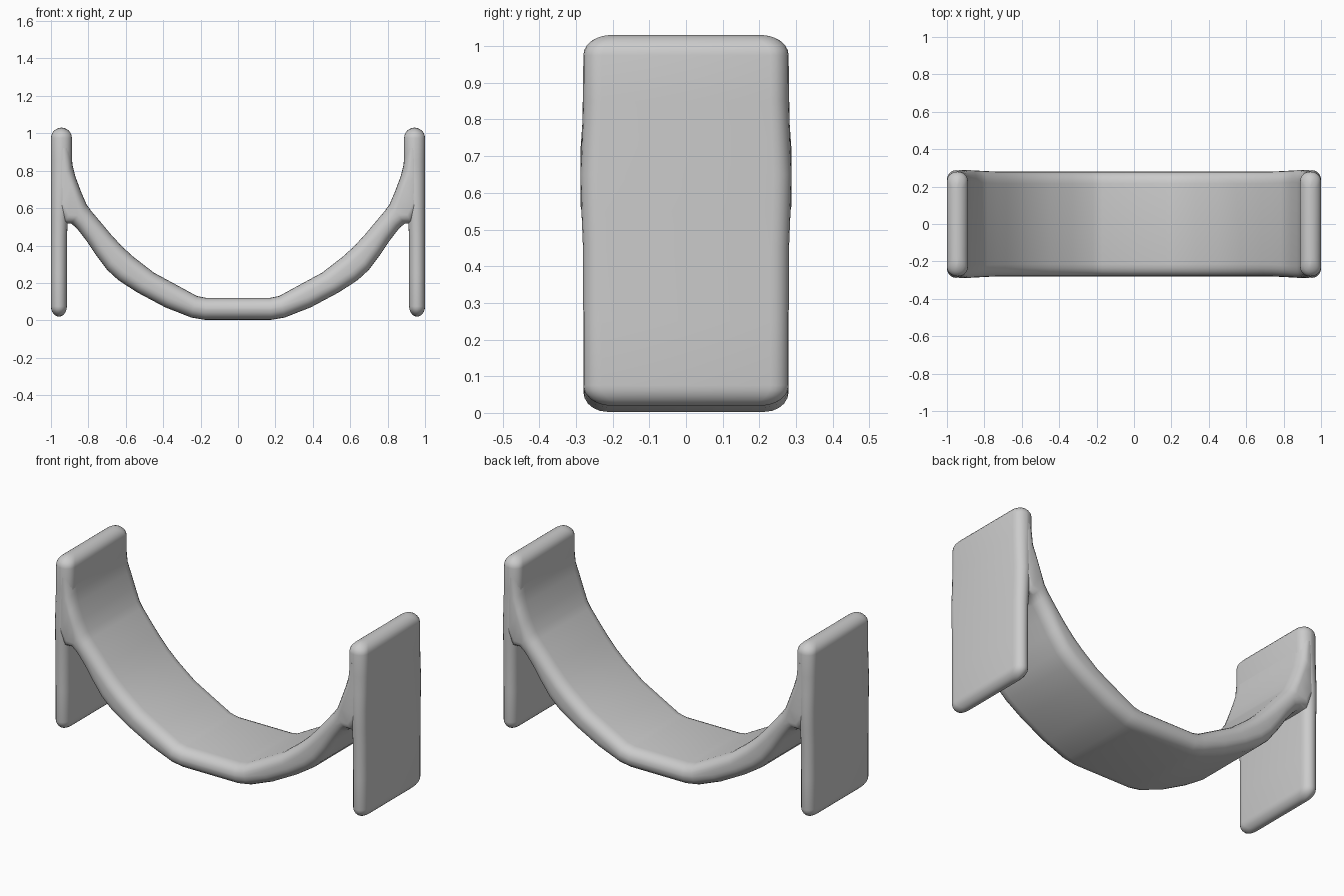
import bpy, bmesh, math

cube = bpy.data.objects.get("Cube")
if cube:
    bpy.data.objects.remove(cube)

grey = bpy.data.materials.new("plain grey")
grey.use_nodes = True
color = (0.6, 0.6, 0.6, 1)
grey.diffuse_color = color
grey.node_tree.nodes["Principled BSDF"].inputs["Base Color"].default_value = color


def half_width(z):
    """Half the depth, swelling slightly where band and plates join."""
    return 0.28 + 0.008 * math.exp(-((z - 0.64) / 0.13) ** 2)


def section(a, b, width, round_y, steps=5):
    """Rounded rectangle spanning a to b in x-z and +-width in y."""
    thick = math.dist(a, b)
    round_s = min(thick / 2, 0.055) / thick
    ring = []
    for corner, (sy, ss) in enumerate([(1, 1), (-1, 1), (-1, -1), (1, -1)]):
        for i in range(steps + 1):
            t = math.radians(90 * (corner + i / steps))
            y = sy * (width - round_y) + round_y * math.cos(t)
            s = 0.5 + ss * (0.5 - round_s) + round_s * math.sin(t)
            ring.append((a[0] + (b[0] - a[0]) * s, y, a[1] + (b[1] - a[1]) * s))
    return ring


def loft(name, rings):
    """Skin the rings into a closed solid."""
    bm = bmesh.new()
    loops = [[bm.verts.new(p) for p in ring] for ring in rings]
    for low, high in zip(loops, loops[1:]):
        for i in range(len(low)):
            j = (i + 1) % len(low)
            bm.faces.new((low[i], low[j], high[j], high[i]))
    bm.faces.new(loops[0])
    bm.faces.new(loops[-1])
    bmesh.ops.remove_doubles(bm, verts=bm.verts[:], dist=0.0002)
    bmesh.ops.recalc_face_normals(bm, faces=bm.faces[:])
    mesh = bpy.data.meshes.new(name)
    bm.to_mesh(mesh)
    bm.free()
    mesh.materials.append(grey)
    obj = bpy.data.objects.new(name, mesh)
    bpy.context.collection.objects.link(obj)
    bpy.ops.object.select_all(action='DESELECT')
    bpy.context.view_layer.objects.active = obj
    obj.select_set(True)
    bpy.ops.object.shade_smooth_by_angle(angle=math.radians(50))


# Sagging band: underside and topside points, its ends buried in the plates
half = [((0.0, 0.003), (0.0, 0.12)), ((0.18, 0.003), (0.17, 0.12)),
        ((0.25, 0.015), (0.22, 0.13)), ((0.39, 0.07), (0.33, 0.19)),
        ((0.54, 0.15), (0.45, 0.255)), ((0.64, 0.215), (0.56, 0.34)),
        ((0.70, 0.27), (0.62, 0.395)), ((0.76, 0.35), (0.68, 0.46)),
        ((0.81, 0.425), (0.73, 0.52)), ((0.86, 0.49), (0.785, 0.585)),
        ((0.892, 0.518), (0.81, 0.62)), ((0.93, 0.515), (0.84, 0.69)),
        ((0.96, 0.58), (0.87, 0.77)), ((0.975, 0.72), (0.885, 0.83)),
        ((0.975, 0.92), (0.892, 0.92))]
mirrored = [((-a[0], a[1]), (-b[0], b[1])) for a, b in reversed(half[1:])]
loft("curved_band", [section(a, b, half_width((a[1] + b[1]) / 2), 0.065)
                     for a, b in mirrored + half])

# Upright end plates: (height, inner x, share of thickness, corner cut)
TIP, CUT = 0.055, 0.075
tip_angles = [math.radians(d) for d in (0, 15, 30, 45, 60, 72, 82, 88)]
bottom = [(0.075 - TIP * math.sin(a), 0.915, math.cos(a), CUT * (1 - math.cos(a)))
          for a in reversed(tip_angles)]
top = [(0.975 + TIP * math.sin(a), 0.888, math.cos(a), CUT * (1 - math.cos(a)))
       for a in tip_angles]
middle = [(0.25, 0.915, 1, 0), (0.45, 0.914, 1, 0), (0.55, 0.91, 1, 0),
          (0.65, 0.903, 1, 0), (0.75, 0.895, 1, 0), (0.85, 0.888, 1, 0)]

for name, side in (("left_plate", 1), ("right_plate", -1)):
    rings = []
    for z, inner, share, cut in bottom + middle + top:
        centre, reach = (1 + inner) / 2, (1 - inner) / 2 * share
        rings.append(section((side * (centre - reach), z), (side * (centre + reach), z),
                             half_width(z) - cut, 0.05))
    loft(name, rings)
